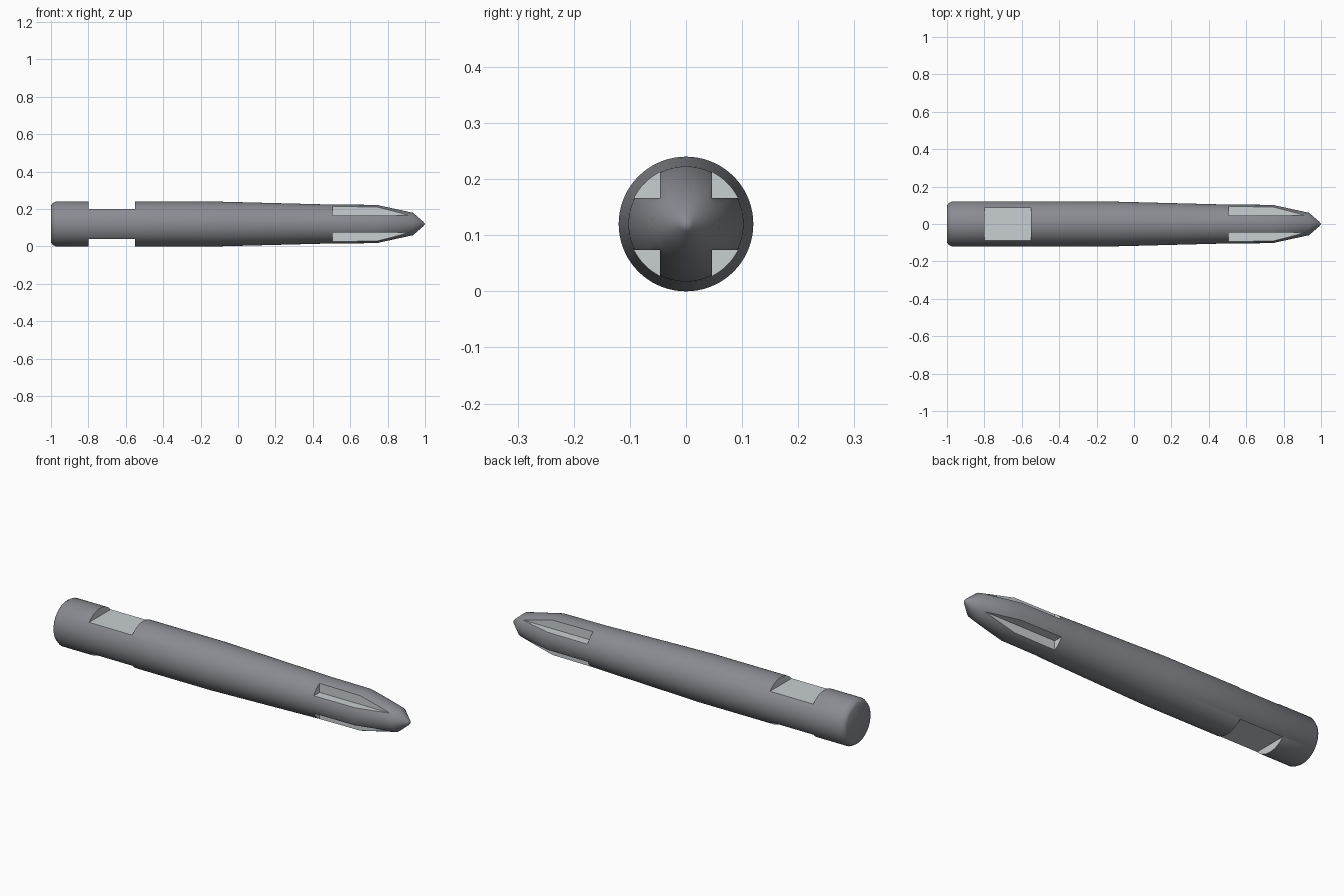
import bpy, bmesh
from math import radians
from mathutils import Matrix, Vector

if "Cube" in bpy.data.objects:
    bpy.data.objects.remove(bpy.data.objects["Cube"])

AXIS_Z = 0.12

# Lathe profile of the bit: (x, radius) from rear to tip
PROFILE = [(-1.0, 0), (-1.0, 0.098), (-0.993, 0.109), (-0.975, 0.12), (-0.12, 0.12),
           (0.5, 0.104), (0.74, 0.1025), (0.935, 0.06), (0.99, 0.013), (1.0, 0)]


def material(name, color):
    mat = bpy.data.materials.new(name)
    mat.diffuse_color = (*color, 1)
    mat.use_nodes = True
    mat.node_tree.nodes["Principled BSDF"].inputs["Base Color"].default_value = mat.diffuse_color
    return mat


# Dark turned steel, lighter machined cuts
MATERIALS = [material("dark_steel", (0.25, 0.26, 0.285)),
             material("machined_steel", (0.58, 0.62, 0.64))]


def finish(bm, name, slot):
    bmesh.ops.recalc_face_normals(bm, faces=bm.faces)
    for face in bm.faces:
        face.material_index = slot
    mesh = bpy.data.meshes.new(name)
    for mat in MATERIALS:
        mesh.materials.append(mat)
    bm.to_mesh(mesh)
    bm.free()
    obj = bpy.data.objects.new(name, mesh)
    bpy.context.collection.objects.link(obj)
    return obj


def add_box(bm, lo, hi):
    lo, hi = Vector(lo), Vector(hi)
    m = Matrix.Translation((lo + hi) / 2) @ Matrix.Diagonal((*(hi - lo), 1))
    bmesh.ops.create_cube(bm, size=1, matrix=m)


# Turned body
bm = bmesh.new()
verts = [bm.verts.new((x, 0, AXIS_Z + r)) for x, r in PROFILE]
edges = [bm.edges.new(pair) for pair in zip(verts, verts[1:])]
bmesh.ops.spin(bm, geom=verts + edges, cent=(0, 0, AXIS_Z), axis=(1, 0, 0),
               angle=radians(360), steps=72, use_merge=False)
bmesh.ops.remove_doubles(bm, verts=bm.verts, dist=1e-4)
body = finish(bm, "bit_body", 0)

# Cutters: two shank flats and four corner flutes
bm = bmesh.new()
for sz in (-1, 1):
    z = sorted((AXIS_Z + sz * 0.08, AXIS_Z + sz * 0.2))
    add_box(bm, (-0.80, -0.2, z[0]), (-0.55, 0.2, z[1]))
    z = sorted((AXIS_Z + sz * 0.046, AXIS_Z + sz * 0.2))
    for sy in (-1, 1):
        y = sorted((sy * 0.046, sy * 0.2))
        add_box(bm, (0.505, y[0], z[0]), (1.1, y[1], z[1]))
cutter = finish(bm, "groove_cutter", 1)
cutter.hide_render = True

# Cut, then shade
mod = body.modifiers.new("cut", 'BOOLEAN')
mod.operation = 'DIFFERENCE'
mod.solver = 'EXACT'
mod.object = cutter
bpy.ops.object.select_all(action='DESELECT')
body.select_set(True)
bpy.context.view_layer.objects.active = body
bpy.ops.object.modifier_apply(modifier="cut")
bpy.data.objects.remove(cutter)
bpy.ops.object.shade_smooth_by_angle(angle=radians(35))
